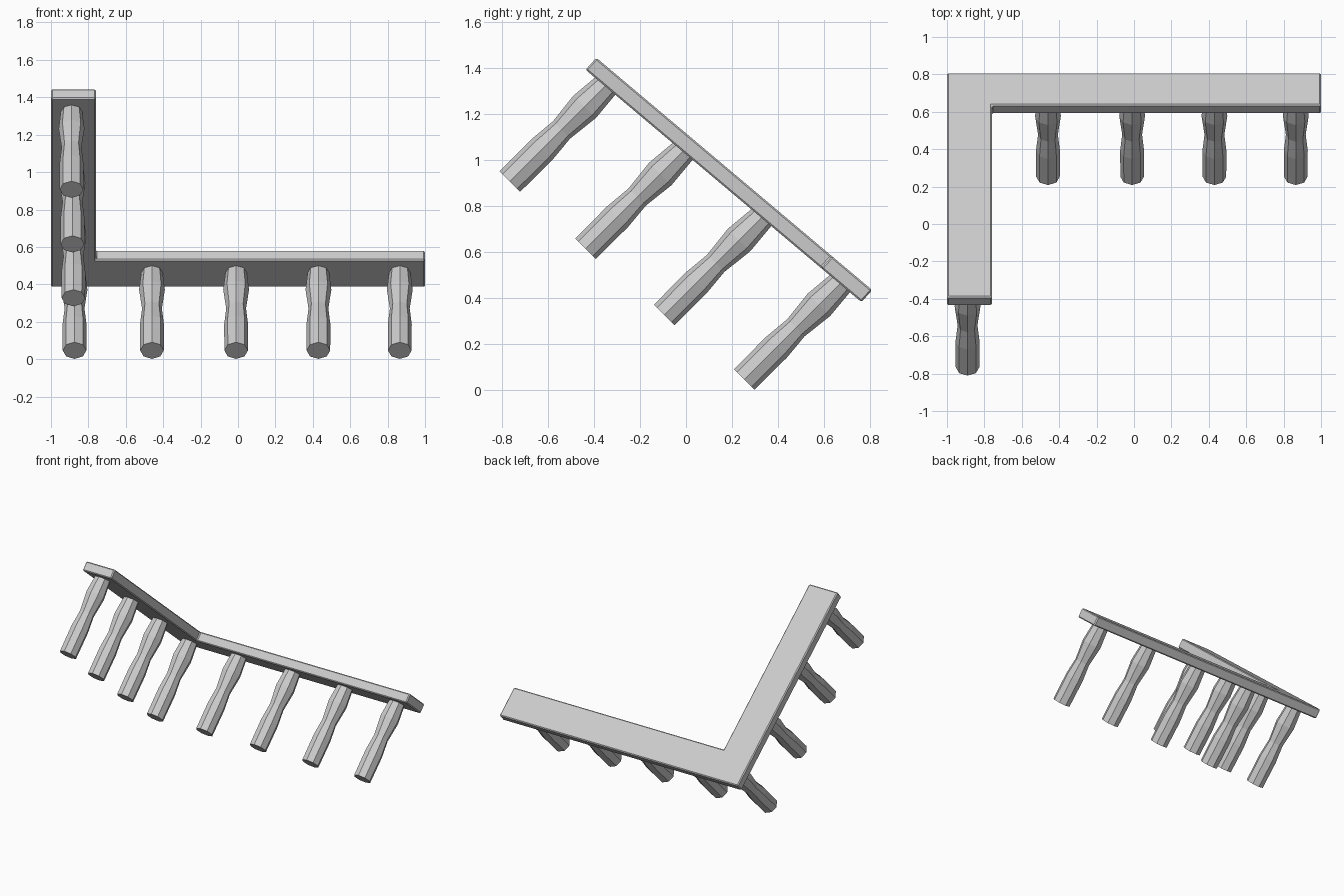
import bpy, bmesh
from math import cos, sin, pi
from mathutils import Vector

if "Cube" in bpy.data.objects:
    bpy.data.objects.remove(bpy.data.objects["Cube"])


def finish(name, bm):
    bmesh.ops.recalc_face_normals(bm, faces=bm.faces)
    mesh = bpy.data.meshes.new(name)
    bm.to_mesh(mesh)
    bm.free()
    obj = bpy.data.objects.new(name, mesh)
    bpy.context.collection.objects.link(obj)
    return obj


# L-shaped slab, tilted about x and extruded along the leg direction
OUTLINE = [(-1, 0.81), (1, 0.81), (1, 0.635), (-0.76, 0.635), (-0.76, -0.39), (-1, -0.39)]
bm = bmesh.new()
top = bm.faces.new([bm.verts.new((x, y, 0.435 + (0.81 - y) * 0.842)) for x, y in OUTLINE])
ext = bmesh.ops.extrude_face_region(bm, geom=[top], use_keep_orig=True)
moved = [v for v in ext["geom"] if isinstance(v, bmesh.types.BMVert)]
bmesh.ops.translate(bm, verts=moved, vec=(0, -0.047, -0.052))
slab = finish("l_shaped_slab", bm)
bevel = slab.modifiers.new("edge_bevel", "BEVEL")
bevel.width = 0.007
bevel.segments = 1

# Waisted octagonal peg, (distance along y and z, radius)
PROFILE = [(0, 0.063), (0.14, 0.064), (0.225, 0.053), (0.325, 0.069), (0.435, 0.055)]
SIDES = 8


def peg(name, x, y, z):
    bm = bmesh.new()
    across = Vector((0, -1, 1)).normalized()
    rings = []
    for s, r in PROFILE:
        centre = Vector((x, y + s, z + s))
        rings.append([bm.verts.new(centre + Vector((r * cos(a), 0, 0)) + across * r * sin(a))
                      for a in (2 * pi * i / SIDES for i in range(SIDES))])
    for lo, hi in zip(rings, rings[1:]):
        for i in range(SIDES):
            j = (i + 1) % SIDES
            bm.faces.new((lo[i], lo[j], hi[j], hi[i]))
    bm.faces.new(rings[0])
    bm.faces.new(rings[-1])
    return finish(name, bm)


# Row of pegs under the long arm
for i, x in enumerate((-0.46, -0.01, 0.43, 0.865)):
    peg(f"long_arm_peg_{i + 1}", x, 0.253, 0.046)

# Row of pegs under the rising arm, starting at the corner
for i, (x, y, z) in enumerate([(-0.874, 0.253, 0.046), (-0.88, -0.095, 0.327),
                               (-0.885, -0.437, 0.615), (-0.89, -0.766, 0.907)]):
    peg(f"rising_arm_peg_{i + 1}", x, y, z)
